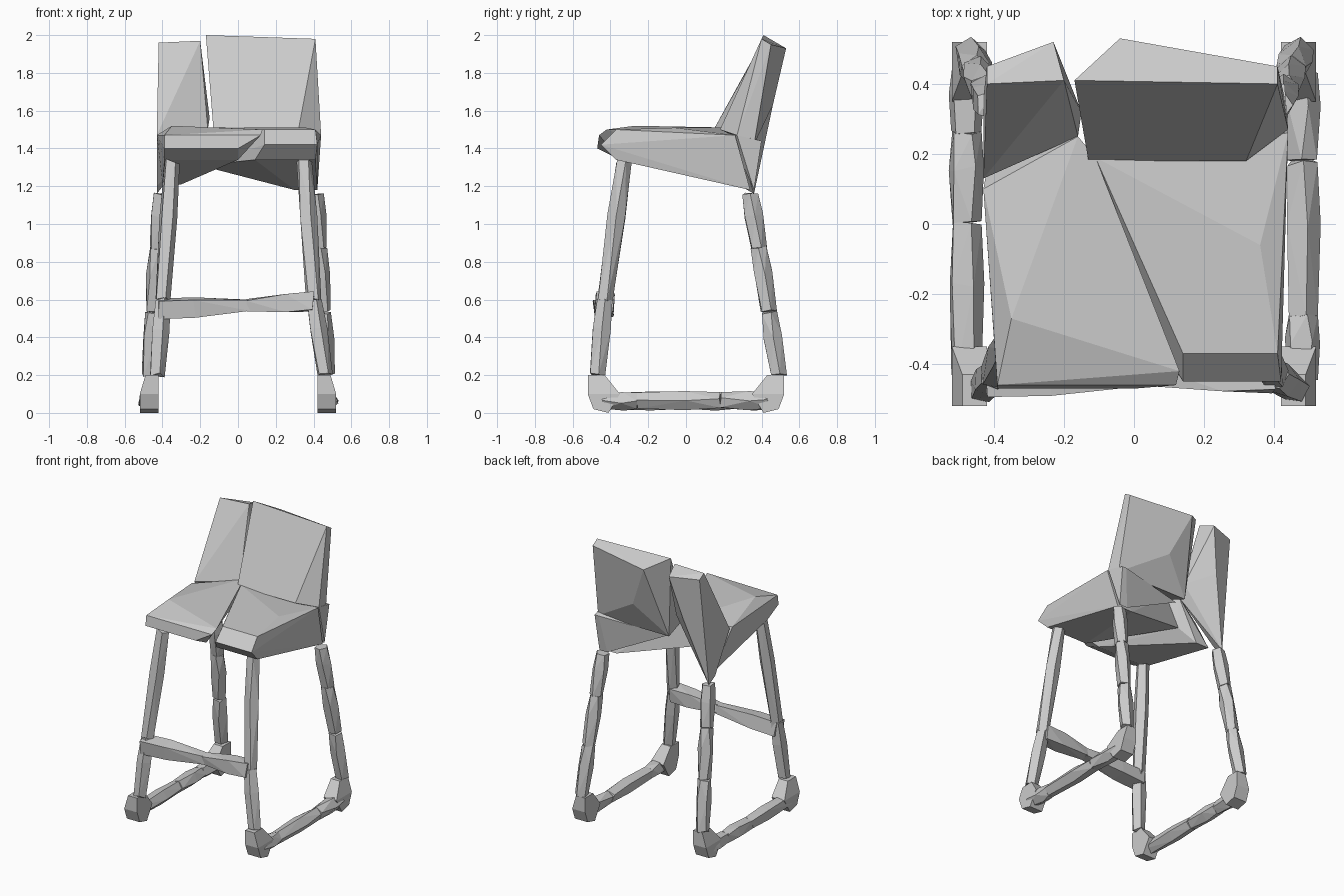
import bpy
import bmesh
import math
import random
from mathutils import Vector

random.seed(4)

default_cube = bpy.data.objects.get("Cube")
if default_cube:
    bpy.data.objects.remove(default_cube, do_unlink=True)

grey = bpy.data.materials.new("light grey")
grey.use_nodes = True
grey_colour = (.6, .6, .6, 1)
grey.diffuse_color = grey_colour
grey.node_tree.nodes["Principled BSDF"].inputs["Base Color"].default_value = grey_colour


def hull(name, points):
    """Faceted convex block wrapped around a few corner points."""
    bm = bmesh.new()
    for point in points:
        bm.verts.new(point)
    result = bmesh.ops.convex_hull(bm, input=bm.verts)
    loose = {item for item in result["geom_interior"] + result["geom_unused"]
             if isinstance(item, bmesh.types.BMVert)}
    bmesh.ops.delete(bm, geom=list(loose), context="VERTS")
    bmesh.ops.dissolve_limit(bm, angle_limit=math.radians(2),
                             verts=bm.verts, edges=bm.edges)
    bmesh.ops.recalc_face_normals(bm, faces=bm.faces)
    mesh = bpy.data.meshes.new(name)
    bm.to_mesh(mesh)
    bm.free()
    mesh.materials.append(grey)
    part = bpy.data.objects.new(name, mesh)
    bpy.context.collection.objects.link(part)


def span(first_x, second_x, y, z):
    """Two corners of an edge that runs across the seat."""
    return [Vector((first_x, y, z)), Vector((second_x, y, z))]


def strut(name, start, end, radius, taper=1, sides=5):
    """Rough bar with slightly twisted rings and a swollen middle."""
    axis = (end - start).normalized()
    helper = Vector((0, 0, 1)) if abs(axis.x) > abs(axis.z) else Vector((1, 0, 0))
    across = axis.cross(helper).normalized()
    upward = axis.cross(across)
    points = []
    for along, swell in ((0, .85), (.4, 1), (1, .85)):
        turn = math.pi / 4 + random.uniform(-.2, .2)
        ring_radius = radius * swell * (1 + (taper - 1) * along)
        for corner in range(sides):
            angle = turn + math.tau * corner / sides
            offset = across * math.cos(angle) + upward * math.sin(angle)
            slip = axis * random.uniform(-.01, .01)
            points.append(start.lerp(end, along) + offset * ring_radius + slip)
    hull(name, points)


def chain(name, joints, radius):
    """Run of separate bars following a path."""
    for number, (start, end) in enumerate(zip(joints, joints[1:]), 1):
        strut(f"{name}_{number}", start, end, radius)


def panel(name, base, crest, crown, extra):
    """Leaning backrest slab: base and crest are front edges, crown a rear ridge."""
    inner, outer = crest
    shoulder = Vector((outer.x, outer.y + .05, outer.z - .03))
    waist = inner.lerp(outer, .45)
    hull(name, base + crest + [crown, shoulder]
         + [Vector((waist.x, outer.y + .06, seat_z + .13))] + extra)


# Main landmarks
half_width = .43
seat_z = 1.5
lip_z = 1.4
low_z = 1.18
front_y = -.45
back_y = .2
crest_y = .4
rear_y = .53
lean_y = .36
foot_reach = .47
foot_z = .2

# Seat halves, split by a diagonal seam
seam_back = Vector((-.11, back_y - .01, seat_z + .01))
seam_front = Vector((.14, front_y, lip_z))
seam_under = Vector((-.2, back_y, lip_z - .09))
hull("seat_left",
     [seam_back, seam_under]
     + [Vector((.36, -.06, seat_z + .01))]
     + [Vector((half_width + .01, back_y + .06, seat_z - .03))]
     + span(seam_front.x, half_width - .02, front_y + .08, seat_z)
     + span(seam_front.x, half_width - .01, front_y, lip_z + .02)
     + span(seam_front.x - .05, half_width - .02, front_y + .08, lip_z - .06)
     + span(.3, half_width - .01, lean_y - .02, low_z))
hull("seat_right",
     [Vector((-half_width, .1, seat_z - .03)), seam_back, seam_under]
     + [Vector((-.16, back_y + .05, seat_z + .01))]
     + [Vector((-.35, front_y + .18, seat_z + .02))]
     + [Vector((seam_front.x - .01, front_y + .03, seat_z))]
     + span(-.39, seam_front.x - .02, front_y - .01, lip_z + .07)
     + span(-.39, 0, front_y - .02, lip_z)
     + span(-.39, 0, front_y + .1, lip_z - .06)
     + span(-.4, -.3, back_y + .06, low_z + .03))

# Backrest panels and the corner that carries the wide one
hip_left = Vector((half_width + .01, back_y + .07, seat_z - .03))
hip_right = Vector((-half_width, back_y - .07, seat_z - .03))
panel("back_panel_left",
      span(-.13, .32, back_y - .02, seat_z) + [hip_left],
      [Vector((-.17, crest_y + .01, 2)), Vector((half_width - .02, crest_y, 1.98))],
      Vector((-.04, rear_y, 1.93)),
      span(-.12, half_width, lean_y, lip_z + .02))
panel("back_panel_right",
      [Vector((-.16, back_y + .05, seat_z)), hip_right],
      [Vector((-.2, crest_y + .01, 1.97)), Vector((-.42, crest_y, 1.96))],
      Vector((-.23, rear_y - .01, 1.93)),
      [Vector((-.15, back_y + .12, seat_z + .06)),
       Vector((-half_width, lean_y, low_z - .02)),
       Vector((-half_width, lean_y - .07, low_z + .02))])
hull("back_corner_left",
     [Vector((.32, back_y + .02, seat_z - .01)), hip_left]
     + span(.36, half_width - .01, lean_y, low_z)
     + span(-.08, half_width, lean_y - .04, lip_z)
     + span(.4, half_width, crest_y, lip_z + .04))

# Sled legs, mirrored; the runner joints fall differently on each side
for side, sign, seams, toe_x in (("left", 1, (.3, .8), .46),
                                 ("right", -1, (.2, .5), .43)):
    hip_front = Vector((sign * .35, -.33, lip_z - .07))
    knee = Vector((sign * .4, -.43, .6))
    toe = Vector((sign * toe_x, -foot_reach, foot_z))
    hip_back = Vector((sign * .41, lean_y - .02, low_z - .02))
    heel = Vector((sign * .47, foot_reach + .02, foot_z))
    chain(f"front_leg_{side}", [hip_front, knee, toe], .05)
    chain(f"back_leg_{side}",
          [hip_back, hip_back.lerp(heel, .3), hip_back.lerp(heel, .65), heel], .052)

    runner_back = Vector((sign * .48, foot_reach - .03, .065))
    runner_front = Vector((sign * .48, -foot_reach + .03, .065))
    joints = [runner_back.lerp(runner_front, seam) for seam in (0, *seams, 1)]
    chain(f"runner_{side}", joints, .053)

    # Wedge-shaped bend where each leg turns into the runner
    for end, way in (("front", -1), ("back", 1)):
        inside, outside = sign * .42, sign * .52
        reach = way * foot_reach
        hull(f"{end}_foot_{side}",
             span(inside, sign * .49, reach + way * .05, foot_z)
             + span(inside, sign * .49, reach - way * .04, foot_z)
             + span(inside, outside, reach + way * .05, foot_z / 2)
             + span(inside, outside, reach - way * .12, foot_z / 2)
             + span(inside, outside, reach + way * .02, .02)
             + span(inside, outside, reach - way * .06, 0))

# Footrest: two bars narrowing towards the middle
rest_middle = Vector((.05, -.43, .57))
for side, rest_end in (("left", Vector((.4, -.43, .59))),
                       ("right", Vector((-.42, -.44, .55)))):
    strut(f"footrest_{side}", rest_end, rest_middle, .08, taper=.6, sides=4)
